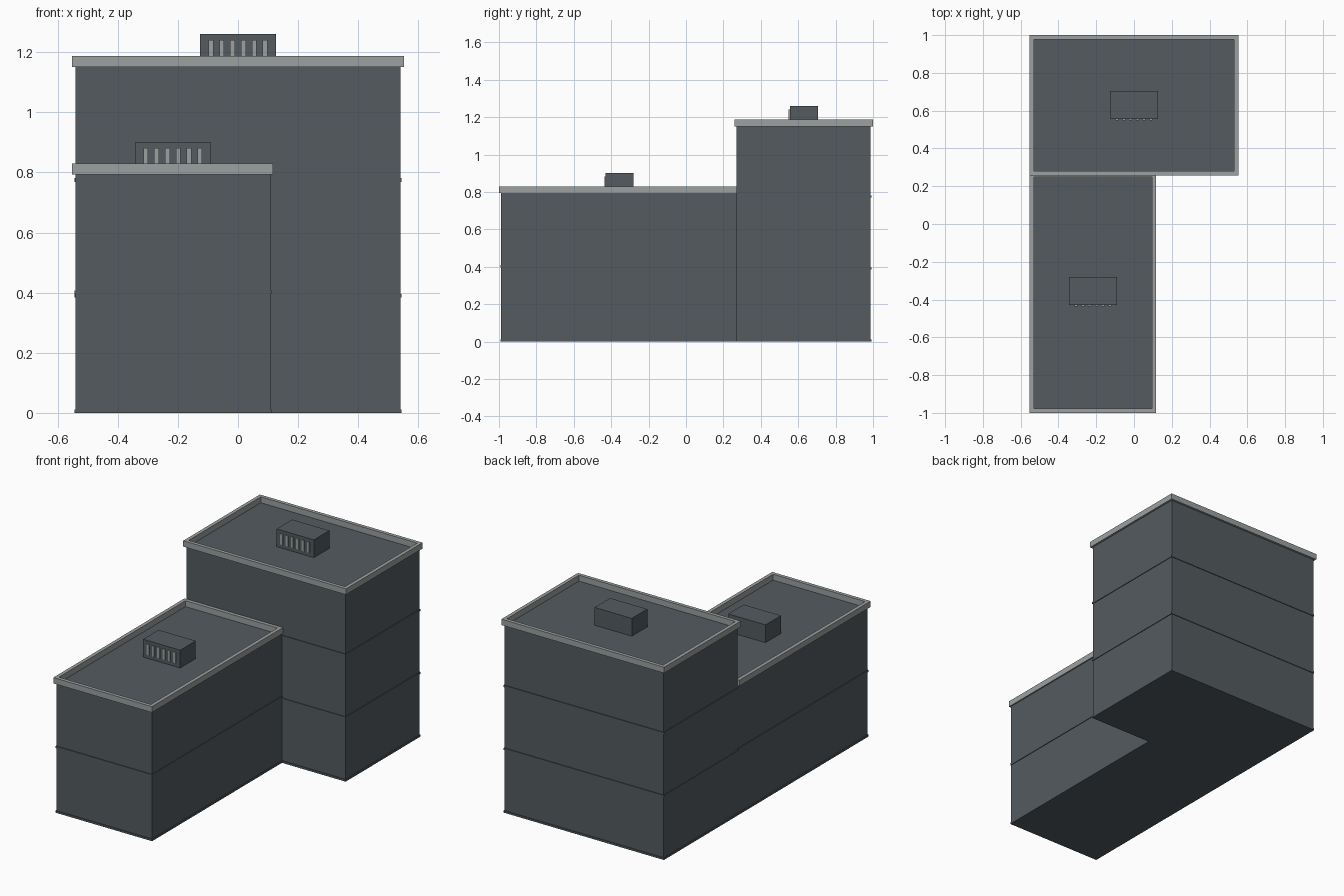
import bpy, bmesh

if "Cube" in bpy.data.objects:
    bpy.data.objects.remove(bpy.data.objects["Cube"])


def material(name, rgb):
    m = bpy.data.materials.new(name)
    m.diffuse_color = (*rgb, 1)
    m.use_nodes = True
    m.node_tree.nodes["Principled BSDF"].inputs["Base Color"].default_value = m.diffuse_color
    return m


WALL = material("slate grey", (0.088, 0.104, 0.117))
TRIM = material("light grey", (0.335, 0.355, 0.355))


def make(name, bm, mat):
    bmesh.ops.recalc_face_normals(bm, faces=bm.faces)
    me = bpy.data.meshes.new(name)
    bm.to_mesh(me)
    bm.free()
    me.materials.append(mat)
    ob = bpy.data.objects.new(name, me)
    bpy.context.collection.objects.link(ob)


def add_box(bm, x0, x1, y0, y1, z0, z1):
    verts = bmesh.ops.create_cube(bm, size=1)["verts"]
    for v in verts:
        v.co.x = x1 if v.co.x > 0 else x0
        v.co.y = y1 if v.co.y > 0 else y0
        v.co.z = z1 if v.co.z > 0 else z0


def box(name, mat, *dims):
    bm = bmesh.new()
    add_box(bm, *dims)
    make(name, bm, mat)


def ring(name, mat, x0, x1, y0, y1, z0, z1, w):
    # rectangular frame: outer and inner loops at both heights
    bm = bmesh.new()

    def loop(d, z):
        return [bm.verts.new(p) for p in ((x0 + d, y0 + d, z), (x1 - d, y0 + d, z),
                                          (x1 - d, y1 - d, z), (x0 + d, y1 - d, z))]
    loops = [loop(0, z0), loop(0, z1), loop(w, z1), loop(w, z0)]
    for k in range(4):
        a, b = loops[k], loops[(k + 1) % 4]
        for i in range(4):
            j = (i + 1) % 4
            bm.faces.new((a[i], a[j], b[j], b[i]))
    make(name, bm, mat)


def wing(tag, x0, x1, y0, y1, height, bands, cornice, hut_x, hut_y):
    # main block
    box(tag + "_walls", WALL, x0, x1, y0, y1, 0, height)
    # thin storey bands
    for i, z in enumerate(bands):
        box(f"{tag}_storey_band_{i}", WALL, x0 - .004, x1 + .004,
            y0 - .004, y1 + .004, max(0, z - .006), z + .006)
    # parapet around the roof
    ring(tag + "_parapet", TRIM, *cornice, height, height + .036, .022)
    # rooftop plant room
    top = height + .109
    box(tag + "_plant_room", WALL, hut_x - .126, hut_x + .126,
        hut_y - .075, hut_y + .075, height, top)
    # louvre slats on its front
    bm = bmesh.new()
    for i in range(6):
        x = hut_x + (i - 2.5) * .036
        add_box(bm, x - .008, x + .008, hut_y - .081, hut_y - .074, top - .085, top - .02)
    make(tag + "_louvres", bm, TRIM)


wing("tall_wing", -.54, .54, .27, .987, 1.151, (.006, .39, .775),
     (-.552, .552, .258, 1.0), 0, .63)
wing("low_wing", -.54, .108, -.988, .27, .793, (.006, .402),
     (-.552, .116, -1.0, .27), -.217, -.355)
